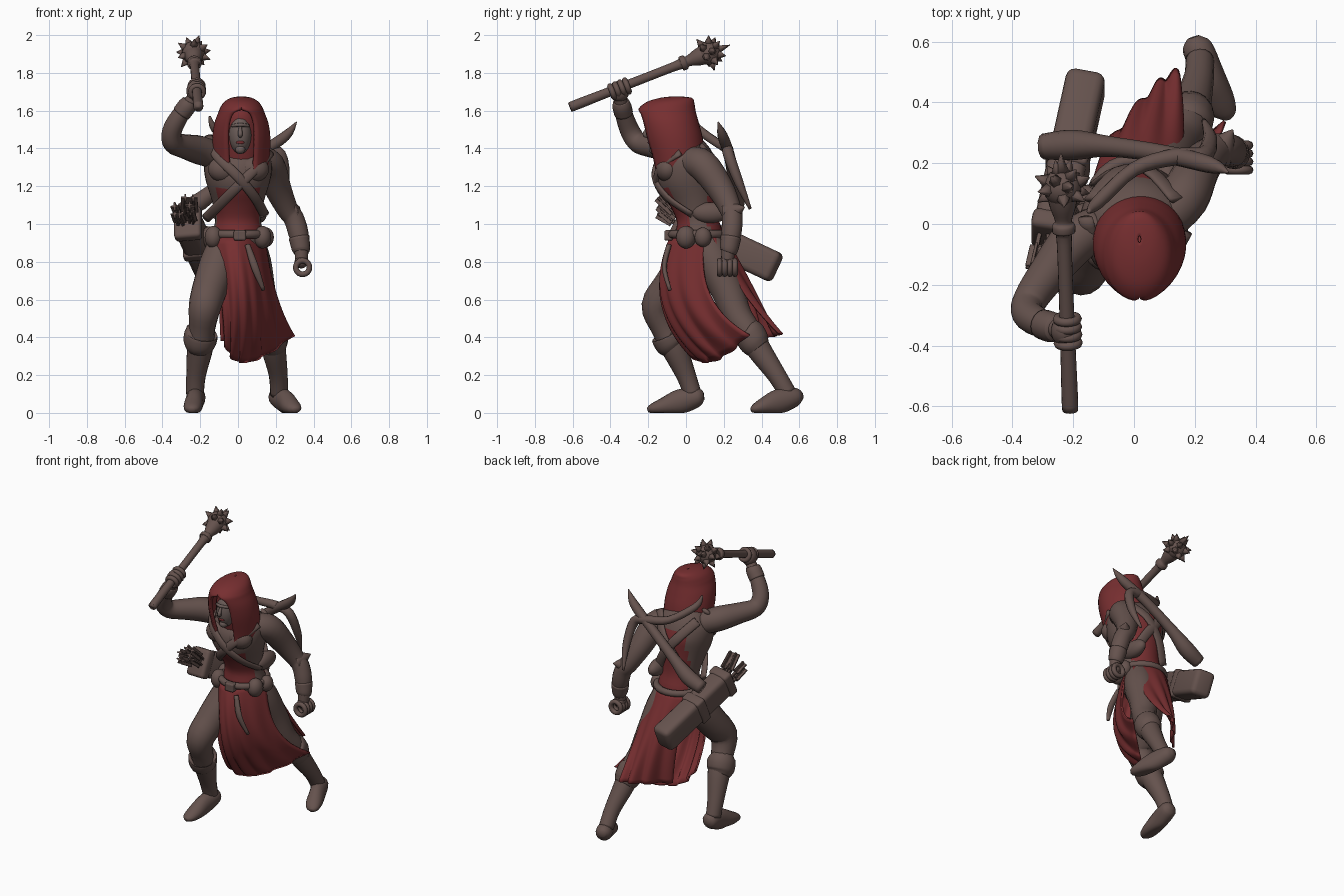
import bpy, bmesh, math, random
from mathutils import Vector, Matrix

random.seed(4)

def mat(name, c):
    m = bpy.data.materials.new(name)
    m.diffuse_color = (*c, 1)
    return m

BROWN = mat("leather_brown", (0.13, 0.085, 0.075))
RED = mat("cloth_red", (0.185, 0.028, 0.030))
SKIN = mat("pale_skin", (0.15, 0.11, 0.10))

def finish(name, bm, mats, smooth=True):
    bmesh.ops.recalc_face_normals(bm, faces=bm.faces)
    for f in bm.faces:
        f.smooth = smooth
    me = bpy.data.meshes.new(name)
    bm.to_mesh(me)
    bm.free()
    for m in mats:
        me.materials.append(m)
    ob = bpy.data.objects.new(name, me)
    bpy.context.collection.objects.link(ob)
    return ob

def spline(pts, steps):
    """Smooth curve through points that carry position and radii."""
    p = [list(q) + [q[3]] * (5 - len(q)) for q in pts]
    p = [p[0]] + p + [p[-1]]
    out = []
    for i in range(1, len(p) - 2):
        for s in range(steps):
            t = s / steps
            out.append([0.5 * (2*b + (c-a)*t + (2*a-5*b+4*c-d)*t*t + (3*b-a-3*c+d)*t**3)
                        for a, b, c, d in zip(*p[i-1:i+3])])
    return out + [p[-1]]

def loft(name, pts, m=BROWN, ref=(1, 0, 0), n=16, steps=4, rule=None):
    """Tube through (x, y, z, r[, r2]); rule picks a material per face."""
    bm = bmesh.new()
    path = spline(pts, steps)
    rings = []
    for i, q in enumerate(path):
        a, b = path[max(i-1, 0)], path[min(i+1, len(path)-1)]
        t = (Vector(b[:3]) - Vector(a[:3])).normalized()
        u = Vector(ref)
        u = (u - t * u.dot(t)).normalized()
        w = t.cross(u)
        ring = []
        for k in range(n):
            an = 2 * math.pi * k / n
            v = Vector(q[:3]) + u * math.cos(an) * max(q[3], .002) + w * math.sin(an) * max(q[4], .002)
            v.z = max(v.z, 0)
            ring.append(bm.verts.new(v))
        rings.append(ring)
    for a, b in zip(rings, rings[1:]):
        for k in range(n):
            bm.faces.new((a[k], a[(k+1) % n], b[(k+1) % n], b[k]))
    bm.faces.new(rings[0])
    bm.faces.new(rings[-1])
    if rule:
        for f in bm.faces:
            f.material_index = rule(f.calc_center_median())
    return finish(name, bm, m if isinstance(m, list) else [m])

def ball(name, loc, size, m=BROWN):
    bm = bmesh.new()
    bmesh.ops.create_uvsphere(bm, u_segments=18, v_segments=12, radius=1,
                              matrix=Matrix.Translation(loc) @ Matrix.Diagonal((*size, 1)))
    return finish(name, bm, [m])

def box(name, a, b, w, h, m=BROWN, bevel=0.01, smooth=False):
    """Box running from a to b, w wide across x and h deep."""
    a, b = Vector(a), Vector(b)
    t = (b - a).normalized()
    u = Vector((1, 0, 0))
    u = (u - t * u.dot(t)).normalized()
    rot = Matrix((u, t, u.cross(t))).transposed().to_4x4()
    bm = bmesh.new()
    bmesh.ops.create_cube(bm, size=1, matrix=Matrix.Translation((a+b)/2) @ rot @
                          Matrix.Diagonal((w, (b-a).length, h, 1)))
    bmesh.ops.bevel(bm, geom=bm.edges[:], offset=bevel, segments=3, profile=.5, affect='EDGES')
    return finish(name, bm, [m], smooth)

def torus(name, loc, r, minor, axis=(0, 0, 1), stretch=(1, 1, 1), m=BROWN):
    q = Vector(axis).to_track_quat('Z', 'Y')
    bm = bmesh.new()
    R, S = 24, 8
    g = []
    for i in range(R):
        a = 2 * math.pi * i / R
        g.append([bm.verts.new(Vector(loc) + q @ Vector((
            (r + minor*math.cos(b)) * math.cos(a) * stretch[0],
            (r + minor*math.cos(b)) * math.sin(a) * stretch[1],
            minor * math.sin(b) * stretch[2]))) for b in [2*math.pi*j/S for j in range(S)]])
    for i in range(R):
        for j in range(S):
            bm.faces.new((g[i][j], g[(i+1) % R][j], g[(i+1) % R][(j+1) % S], g[i][(j+1) % S]))
    return finish(name, bm, [m])

def sheet(name, grid, thick, offset=0):
    """Thickened red cloth from rows of points."""
    bm = bmesh.new()
    g = [[bm.verts.new(p) for p in row] for row in grid]
    for a, b in zip(g, g[1:]):
        for i in range(len(a) - 1):
            bm.faces.new((a[i], a[i+1], b[i+1], b[i]))
    bmesh.ops.remove_doubles(bm, verts=bm.verts, dist=.0005)
    s = finish(name, bm, [RED]).modifiers.new("thickness", 'SOLIDIFY')
    s.thickness, s.offset = thick, offset

def cloth(name, rows, folds, amp):
    """Draped sheet through a 3 x 3 net of points with folds growing downward."""
    lag = lambda t: (2*(t-.5)*(t-1), -4*t*(t-1), 2*t*(t-.5))
    grid = []
    for j in range(21):
        v, row = j / 20, []
        for i in range(41):
            u = i / 40
            p = sum((Vector(rows[b][a]) * lag(u)[a] * lag(v)[b] for a in range(3) for b in range(3)), Vector())
            out = Vector((p.x - .05, p.y - .12, 0)).normalized()
            row.append(p + out * amp * v * math.sin(folds * u * 2 * math.pi + v))
        grid.append(row)
    sheet(name, grid, .012)

# Torso with red tunic panel in front and behind
def tunic(c):
    return int((.92 < c.z < 1.2 and abs(c.x) < .11) or (c.y > .1 and .9 < c.z < 1.33 and abs(c.x) < .1))
loft("torso", [(0, .08, .8, .11, .1), (0, .07, .93, .135, .125), (0, .06, 1.03, .12, .11),
               (0, .04, 1.13, .14, .13), (0, .01, 1.25, .175, .165), (0, 0, 1.35, .175, .145),
               (0, -.02, 1.42, .12, .1), (.01, -.06, 1.5, .05, .05)], [BROWN, RED], n=32, rule=tunic)

# Hood: rows of z, front y, back y, half width, half opening; open toward the front
hood = []
for row in spline([(1.27, -.165, .06, .125, .06), (1.34, -.18, .09, .14, .065), (1.45, -.215, .08, .145, .07),
                   (1.53, -.235, .06, .135, .066), (1.585, -.245, .045, .115, .045), (1.61, -.24, .04, .105, .001),
                   (1.64, -.2, .035, .085, .0), (1.66, -.13, .025, .05, .0), (1.667, -.06, -.04, .004, 0)], 4):
    z, f, b, rx, w = row
    d = math.asin(min(max(w, 0) / rx, 1))
    hood.append([Vector((.018 + rx * math.sin(a), (f+b)/2 - (b-f)/2 * math.cos(a), z))
                 for a in [d + (2*math.pi - 2*d) * k / 32 for k in range(33)]])
sheet("hood", hood, .018)
loft("hood_lining", [(.015, -.06, 1.3, .09, .06), (.015, -.08, 1.45, .11, .08), (.015, -.1, 1.58, .08, .08),
                     (.015, -.1, 1.62, .04, .04)], RED)
ball("face", (.012, -.14, 1.475), (.06, .065, .105), SKIN)
loft("nose", [(.012, -.195, 1.52, .006), (.012, -.217, 1.475, .013), (.012, -.2, 1.462, .006)], SKIN, n=8)
loft("brow", [(-.033, -.18, 1.52, .008), (.012, -.203, 1.525, .01), (.057, -.18, 1.52, .008)], SKIN, ref=(0, 0, 1), n=8)
ball("mouth", (.012, -.195, 1.432), (.022, .008, .009), RED)
ball("chin", (.012, -.17, 1.395), (.027, .027, .025), SKIN)

# Arms and hands
loft("right_arm", [(-.12, -.01, 1.36, .07), (-.2, -.06, 1.39, .077), (-.28, -.16, 1.41, .065),
                   (-.342, -.25, 1.43, .056), (-.35, -.295, 1.49, .052), (-.31, -.325, 1.57, .047),
                   (-.25, -.345, 1.65, .034), (-.23, -.35, 1.69, .032)], ref=(1, -1, 0))
loft("left_arm", [(.1, .02, 1.33, .08), (.165, .09, 1.31, .083), (.21, .18, 1.19, .072), (.26, .235, 1.08, .058),
                  (.295, .245, 1.03, .054), (.32, .24, .95, .053), (.335, .225, .86, .038), (.335, .22, .81, .034)])
loft("right_cuff", [(-.3, -.33, 1.585, .05), (-.27, -.34, 1.625, .05), (-.255, -.345, 1.65, .042)])
loft("left_cuff", [(.323, .238, .93, .055), (.333, .228, .87, .049), (.335, .222, .85, .042)])
loft("elbow_spike", [(.27, .22, 1.06, .055), (.3, .27, 1.075, .035), (.325, .31, 1.09, .003)])
axis = Vector((-.025, .67, .255)).normalized()
grip = Vector((-.218, -.352, 1.715))
ball("right_palm", grip + Vector((-.01, 0, -.012)), (.046, .052, .056))
for i in range(4):
    torus("right_finger", grip + axis * (.028 * i - .042), .033, .015, axis)
ball("left_palm", (.335, .22, .8), (.036, .045, .035))
for i in range(4):
    torus("left_finger", (.342, .178 + .027 * i, .77), .036, .015, (0, 1, 0))

# Legs, boots and feet
loft("right_leg", [(-.06, .07, .92, .085), (-.1, .01, .8, .1), (-.145, -.08, .67, .095), (-.175, -.15, .565, .086),
                   (-.19, -.115, .45, .07), (-.2, -.065, .35, .07), (-.222, .0, .2, .052), (-.228, .035, .1, .047)])
loft("left_leg", [(.05, .1, .92, .085), (.075, .15, .8, .1), (.11, .22, .65, .088), (.145, .27, .52, .077),
                  (.175, .33, .43, .07), (.19, .39, .33, .064), (.213, .48, .2, .05), (.217, .54, .1, .047)])
loft("right_boot_cuff", [(-.19, -.11, .43, .07), (-.195, -.1, .42, .088), (-.202, -.08, .37, .086), (-.205, -.06, .34, .066)])
loft("left_boot_cuff", [(.175, .325, .43, .07), (.177, .335, .42, .083), (.185, .365, .37, .08), (.19, .39, .34, .063)])
loft("right_foot", [(-.22, .095, .09, .02), (-.222, .065, .085, .05), (-.23, -.03, .06, .048, .065),
                    (-.238, -.12, .035, .05, .045), (-.243, -.18, .022, .038, .026), (-.245, -.203, .015, .015, .012)])
loft("left_foot", [(.195, .615, .09, .02), (.208, .58, .085, .05), (.25, .49, .06, .048, .065),
                   (.28, .41, .035, .05, .045), (.3, .365, .022, .038, .026), (.305, .345, .015, .015, .012)])

# Skirt panels
cloth("front_skirt", [[(-.13, .0, .92), (0, -.075, .93), (.14, .1, .92)],
                      [(-.085, -.085, .62), (.055, -.1, .58), (.2, .13, .62)],
                      [(-.06, .0, .35), (.05, .13, .27), (.29, .33, .41)]], 5, .014)
cloth("back_skirt", [[(-.13, .15, .93), (0, .205, .94), (.13, .14, .93)],
                     [(-.1, .23, .66), (.03, .345, .66), (.16, .29, .66)],
                     [(-.08, .26, .38), (.06, .44, .4), (.15, .5, .42)]], 3.5, .013)

# Belt, pouches, straps and sheath
torus("belt", (0, .065, .945), .135, .02, stretch=(1.05, 1.07, 1.1))
box("buckle", (.01, -.115, .94), (.01, -.07, .94), .065, .055)
for i, (x, y, s) in enumerate([(-.13, -.02, .052), (.13, .0, .052), (.15, .09, .045), (-.15, .08, .05)]):
    ball("pouch_%d" % i, (x, y, .93), (s * .9, s, s * 1.15))
ball("side_bag", (.11, .13, 1.06), (.045, .1, .055))
loft("sheath", [(.05, -.09, .89, .014), (.09, -.115, .77, .02, .013), (.135, -.085, .65, .01)])
loft("chest_strap_a", [(-.16, .02, 1.46, .014, .026), (-.11, -.125, 1.36, .014, .026), (0, -.168, 1.25, .014, .026),
                       (.09, -.1, 1.14, .014, .026), (.14, .03, 1.05, .014, .026)], ref=(0, 1, 0))
loft("chest_strap_b", [(.17, -.03, 1.38, .014, .026), (.1, -.14, 1.3, .014, .026), (0, -.15, 1.2, .014, .026),
                       (-.1, -.06, 1.1, .014, .026), (-.17, .06, 1.03, .014, .026)], ref=(0, 1, 0))
for s in (-1, 1):
    loft("back_strap", [(.14*s, .08, 1.41, .014, .03), (.05*s, .175, 1.3, .014, .03), (-.05*s, .175, 1.17, .014, .03),
                        (-.12*s, .13, 1.03, .014, .03)], ref=(0, 1, 0))
for x in (-.075, .08):
    ball("chest_pad", (x, -.095, 1.29), (.085, .065, .07))

# Quiver with bolts
box("quiver", (-.265, -.02, 1.0), (-.155, .48, .765), .13, .165, bevel=.03, smooth=True)
box("quiver_collar", (-.27, -.05, 1.015), (-.258, .01, .985), .145, .18, bevel=.02, smooth=True)
box("quiver_band", (-.225, .17, .91), (-.212, .23, .88), .142, .178, bevel=.015, smooth=True)
for i in range(8):
    s = Vector((-.31 + .027 * (i % 4), -.03, .985 + .045 * (i // 4)))
    d = Vector((random.uniform(-.25, .05), -.85, random.uniform(.45, .9))).normalized()
    e = s + d * random.uniform(.12, .17)
    box("bolt", s, e, .014, .014, bevel=.002)
    box("bolt_feather_flat", s + d * .05, e, .045, .01, bevel=.002)
    box("bolt_feather_upright", s + d * .05, e, .01, .05, bevel=.002)

# Crossbow on the back
loft("crossbow_stock", [(.31, .17, 1.54, .003), (.25, .195, 1.465, .028), (.1, .23, 1.36, .03), (-.08, .255, 1.22, .034),
                        (-.2, .26, 1.12, .05), (-.3, .255, 1.07, .042)], ref=(0, 1, 0), n=10)
loft("crossbow_limbs", [(-.15, .04, 1.57, .006), (-.12, .07, 1.5, .022), (0, .18, 1.42, .024), (.13, .22, 1.4, .028),
                        (.225, .225, 1.37, .03), (.25, .28, 1.22, .024), (.23, .34, 1.08, .008)], ref=(0, 1, 0), n=10)

# Spiked mace
def along(t, r):
    return (-.21 - .026 * t, -.61 + .73 * t, 1.62 + .285 * t, r)
loft("mace_handle", [along(0, .022), along(.02, .027), along(.3, .025), along(.6, .024), along(.78, .026),
                     along(.8, .038), along(.83, .038), along(.85, .028), along(.92, .045), along(1, .055)])
head = Vector(along(1, 0)[:3])
ball("mace_head", head, (.063, .063, .063))
for i in range(20):
    z = 1 - 2 * (i + .5) / 20
    a = i * 2.39996
    d = Vector((math.sqrt(1 - z*z) * math.cos(a), math.sqrt(1 - z*z) * math.sin(a), z))
    if d.dot(axis) > -.6:
        p, q = head + d * .048, head + d * .097
        loft("mace_spike", [(*p, .028), (*q, .002)], n=6, steps=1, ref=(.31, .52, .79))
loft("mace_tip", [(*(head + axis * .05), .026), (*(head + axis * .12), .002)], n=6, steps=1)
